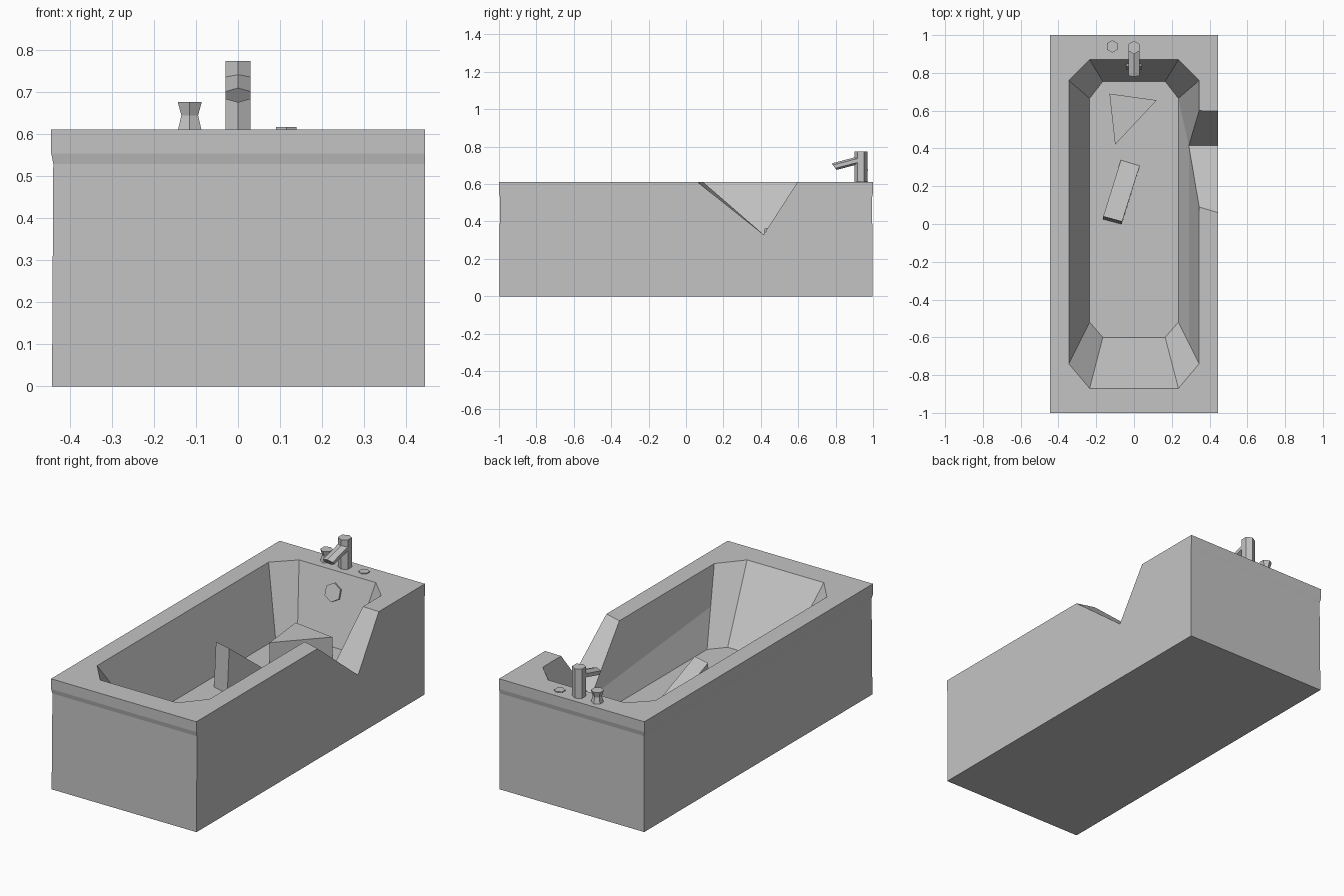
import bpy, bmesh, math
from mathutils import Vector, Matrix

if "Cube" in bpy.data.objects:
    bpy.data.objects.remove(bpy.data.objects["Cube"])

GREY = (0.55, 0.55, 0.55, 1)
grey = bpy.data.materials.new("plain_grey")
grey.use_nodes = True
grey.diffuse_color = GREY
grey.node_tree.nodes["Principled BSDF"].inputs["Base Color"].default_value = GREY

TOP, FLOOR = 0.612, 0.25


def finish(name, bm):
    bmesh.ops.recalc_face_normals(bm, faces=bm.faces)
    mesh = bpy.data.meshes.new(name)
    bm.to_mesh(mesh)
    bm.free()
    mesh.materials.append(grey)
    obj = bpy.data.objects.new(name, mesh)
    bpy.context.collection.objects.link(obj)
    return obj


def loft(name, rings):
    """Closed solid through matching rings of points."""
    bm = bmesh.new()
    loops = [[bm.verts.new(p) for p in ring] for ring in rings]
    n = len(loops[0])
    for a, b in zip(loops, loops[1:]):
        for i in range(n):
            j = (i + 1) % n
            bm.faces.new((a[i], a[j], b[j], b[i]))
    bm.faces.new(loops[0])
    bm.faces.new(loops[-1])
    return finish(name, bm)


def hexagon(centre, u, v, r):
    """Six points around centre, with corners along v."""
    c, u, v = Vector(centre), Vector(u), Vector(v)
    angles = [math.pi / 3 * i for i in range(6)]
    return [c + u * r * math.sin(a) + v * r * math.cos(a) for a in angles]


def upright(name, x, y, steps):
    """Vertical hexagonal part from (height, radius) steps."""
    loft(name, [hexagon((x, y, z), (1, 0, 0), (0, 1, 0), r) for z, r in steps])


# Tub: outer box, tapered basin and a broken gap in one long side
bm = bmesh.new()


def vert(x, y, z):
    return bm.verts.new((x, y, z))


def mirrored_loop(half, z):
    pts = half + [(-x, y) for x, y in reversed(half)]
    return [vert(x, y, z) for x, y in pts]


def outer(z, d):
    return [vert(0.445, 1 - d, z), vert(0.445, d - 1, z),
            vert(d - 0.445, d - 1, z), vert(d - 0.445, 1 - d, z)]


rings = [outer(0, 0.002), outer(0.53, 0.005), outer(0.555, 0), outer(TOP, 0)]
basin = mirrored_loop([(0.235, 0.87), (0.345, 0.76), (0.345, -0.74), (0.235, -0.87)], TOP)
floor = mirrored_loop([(0.165, 0.755), (0.235, 0.665), (0.235, -0.52), (0.165, -0.6)], FLOOR)

# Gap corners: outside and inside, front lip, lowest point and back lip
front_out, low_out, back_out = vert(0.445, 0.06, TOP), vert(0.445, 0.415, 0.33), vert(0.445, 0.597, TOP)
front_in, low_in, back_in = vert(0.345, 0.09, TOP), vert(0.29, 0.415, 0.33), vert(0.345, 0.6, TOP)
middle = vert(0.29, -0.63, 0.43)

for lower, upper in zip(rings, rings[1:]):
    for i in (1, 2, 3):
        j = (i + 1) % 4
        bm.faces.new((lower[i], lower[j], upper[j], upper[i]))
bm.faces.new(rings[0])
bm.faces.new([r[0] for r in reversed(rings)] + [r[1] for r in rings]
             + [front_out, low_out, back_out])
top = rings[-1]
bm.faces.new([back_out, top[0], top[3], top[2], top[1], front_out, front_in]
             + basin[2:] + basin[:2] + [back_in])
for i in range(8):
    j = (i + 1) % 8
    if i == 1:
        continue
    extra = [middle] if i == 2 else []
    bm.faces.new([basin[i], basin[j], floor[j], floor[i]] + extra)
bm.faces.new(floor)

# Broken side wall and the faces of its gap
bm.faces.new((front_in, basin[2], middle, low_in))
bm.faces.new((low_in, middle, floor[2], floor[1]))
bm.faces.new((low_in, floor[1], basin[1], back_in))
bm.faces.new((front_out, front_in, low_in, low_out))
bm.faces.new((back_out, back_in, low_in, low_out))
finish("bathtub", bm)

# Tap, knob and the stub of the missing knob
upright("tap_post", 0, 0.935, [(TOP, 0.035), (0.775, 0.035)])
upright("tap_knob", -0.115, 0.94, [(TOP, 0.032), (0.645, 0.023), (0.677, 0.033)])
upright("knob_stub", 0.115, 0.94, [(TOP, 0.028), (0.617, 0.028)])
across, slant = (1, 0, 0), (0, -0.36, 0.5)
loft("tap_spout", [hexagon((0, 0.925, 0.728), across, slant, 0.035),
                   hexagon((0, 0.792, 0.693), across, slant, 0.035)])

# Overflow cover on the sloping end wall
up = Vector((0, 0.118, 0.362)).normalized()
out = up.cross(Vector((-1, 0, 0)))
if out.y > 0:
    out = -out
centre = Vector((0, 0.836, 0.508))
loft("overflow_cover", [hexagon(centre + out * d, across, up, 0.05) for d in (-0.005, 0.01)])

# Broken pieces lying in the basin
chip = [(-0.13, 0.69), (0.12, 0.655), (-0.1, 0.42)]
loft("triangular_shard", [[(x, y, z) for x, y in chip] for z in (FLOOR - 0.01, 0.362)])
loft("leaning_shard", [
    [(-0.165, 0.025, FLOOR - 0.01), (-0.163, 0.04, 0.495), (-0.07, 0.338, FLOOR)],
    [(-0.065, -0.002, FLOOR - 0.01), (-0.063, 0.013, 0.495), (0.03, 0.308, FLOOR)]])
